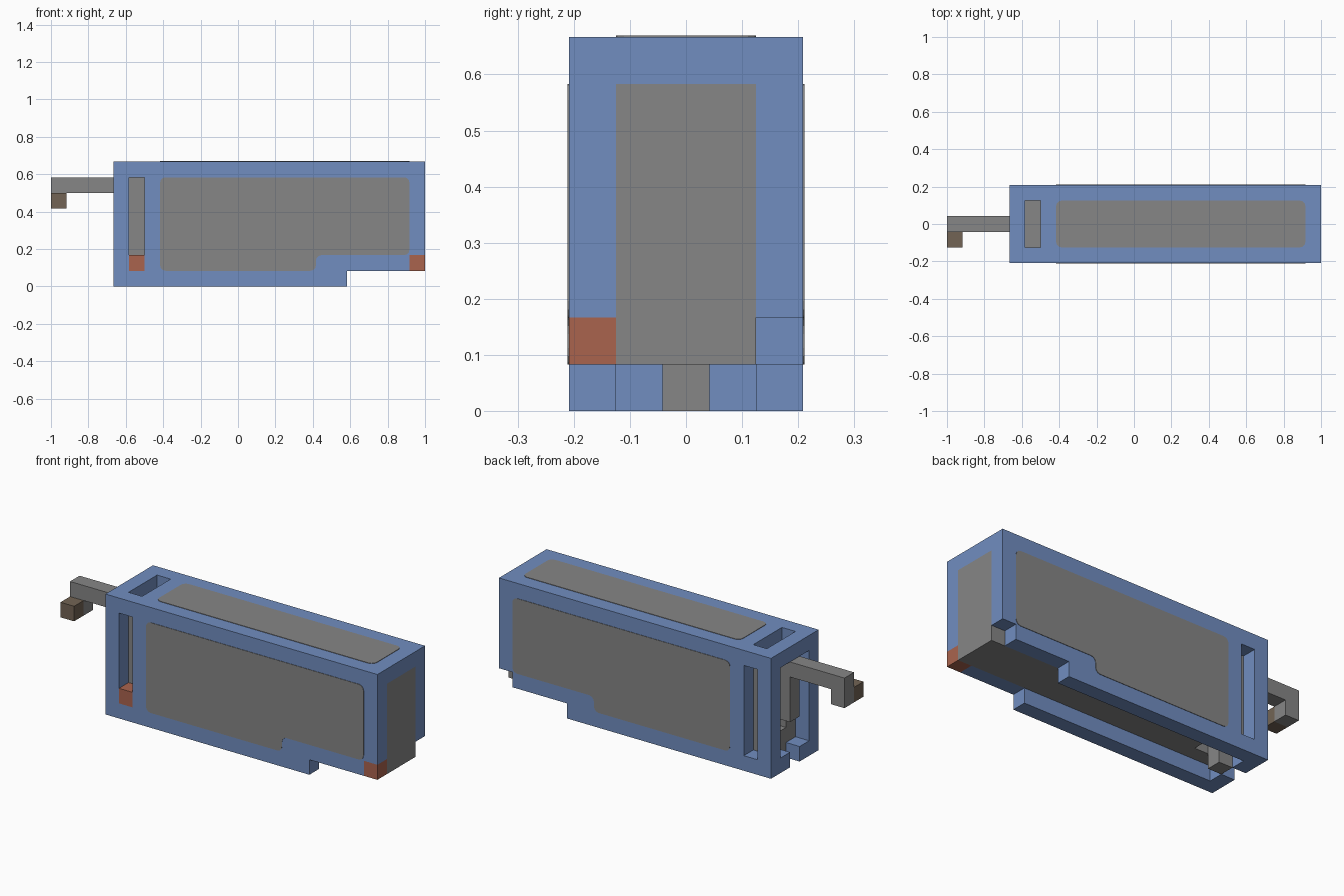
import bpy, bmesh
from mathutils import Vector

U = 1 / 12  # one block unit

if "Cube" in bpy.data.objects:
    bpy.data.objects.remove(bpy.data.objects["Cube"], do_unlink=True)


def material(name, rgb):
    m = bpy.data.materials.new(name)
    m.use_nodes = True
    m.diffuse_color = (*rgb, 1)
    m.node_tree.nodes["Principled BSDF"].inputs["Base Color"].default_value = (*rgb, 1)
    return m


blue = material("blue casing", (0.165, 0.27, 0.53))
grey = material("grey metal", (0.24, 0.24, 0.24))
orange = material("orange marker", (0.40, 0.127, 0.076))
brown = material("brown grip", (0.17, 0.127, 0.09))


def finish(name, bm, mat):
    bmesh.ops.recalc_face_normals(bm, faces=bm.faces)
    bmesh.ops.scale(bm, vec=(U, U, U), verts=bm.verts)
    mesh = bpy.data.meshes.new(name)
    bm.to_mesh(mesh)
    bm.free()
    obj = bpy.data.objects.new(name, mesh)
    bpy.context.scene.collection.objects.link(obj)
    if mat:
        mesh.materials.append(mat)
    return obj


def prism(name, points, direction, mat, rounding=0):
    """Extrude a flat outline, optionally with rounded corners."""
    bm = bmesh.new()
    face = bm.faces.new([bm.verts.new(p) for p in points])
    if rounding:
        bmesh.ops.bevel(bm, geom=bm.verts[:], offset=rounding, segments=3,
                        profile=0.5, affect='VERTICES')
        face = bm.faces[:][0]
    new = bmesh.ops.extrude_face_region(bm, geom=[face], use_keep_orig=True)["geom"]
    moved = [v for v in new if isinstance(v, bmesh.types.BMVert)]
    bmesh.ops.translate(bm, vec=Vector(direction), verts=moved)
    return finish(name, bm, mat)


def box(name, x, y, z, mat=None):
    outline = [(x[0], y[0], z[0]), (x[1], y[0], z[0]), (x[1], y[1], z[0]), (x[0], y[1], z[0])]
    return prism(name, outline, (0, 0, z[1] - z[0]), mat)


def carve(obj, cuts):
    """Subtract a list of boxes from an object."""
    bpy.context.view_layer.objects.active = obj
    for cut in cuts:
        cutter = box("cutter", *cut)
        cutter.hide_render = True
        mod = obj.modifiers.new("cut", 'BOOLEAN')
        mod.operation, mod.solver, mod.object = 'DIFFERENCE', 'EXACT', cutter
        bpy.ops.object.modifier_apply(modifier=mod.name)
        bpy.data.objects.remove(cutter, do_unlink=True)


# Casing: stepped outline, hollowed and slotted
casing = prism("casing", [(-8, -2.5, 0), (7, -2.5, 0), (7, -2.5, 1), (12, -2.5, 1),
                          (12, -2.5, 8), (-8, -2.5, 8)], (0, 5, 0), blue)
inner, narrow, wide, slot = (-1.5, 1.5), (-.5, .5), (-3, 3), (-7, -6)
carve(casing, [
    ((-7, 13), inner, (-1, 7)),      # core space, open below
    ((-9, -6.5), inner, (1, 7)),     # end opening
    ((-9, -6.5), narrow, (-1, 2)),   # gap in the sill
    (slot, wide, (1, 7)),            # side slots
    (slot, inner, (6, 9)),           # top slot
    ((11, 13), wide, (0, 2)),        # lower corner notches
])

# Core with a channel around the latch
core = box("core", (-7, 12), inner, (1, 7), grey)
carve(core, [((-8, -5), narrow, (0, 3))])
box("latch", slot, narrow, (0, 2), grey)

# Orange markers on the front side only
box("slot_marker", slot, (-2.5, -1.5), (1, 2), orange)
box("corner_marker", (11, 12), (-2.5, -1.5), (1, 2), orange)

# Grey panels on both sides and the top
T = 0.03
for name, side in (("front_panel", -1), ("back_panel", 1)):
    y = side * 2.5
    prism(name, [(-5, y, 1), (5, y, 1), (5, y, 2), (11, y, 2), (11, y, 7), (-5, y, 7)],
          (0, side * T, 0), grey, 0.35)
prism("top_panel", [(-5, -1.5, 8), (11, -1.5, 8), (11, 1.5, 8), (-5, 1.5, 8)],
      (0, 0, T), grey, 0.35)

# Crank: post in the opening, arm, and hooked end
prism("crank", [(-7, -.5, 3), (-7, -.5, 7), (-12, -.5, 7), (-12, -.5, 5), (-11, -.5, 5),
                (-11, -.5, 6), (-8, -.5, 6), (-8, -.5, 3)], (0, 1, 0), grey)
box("crank_grip", (-12, -11), (-1.5, -.5), (5, 6), brown)
